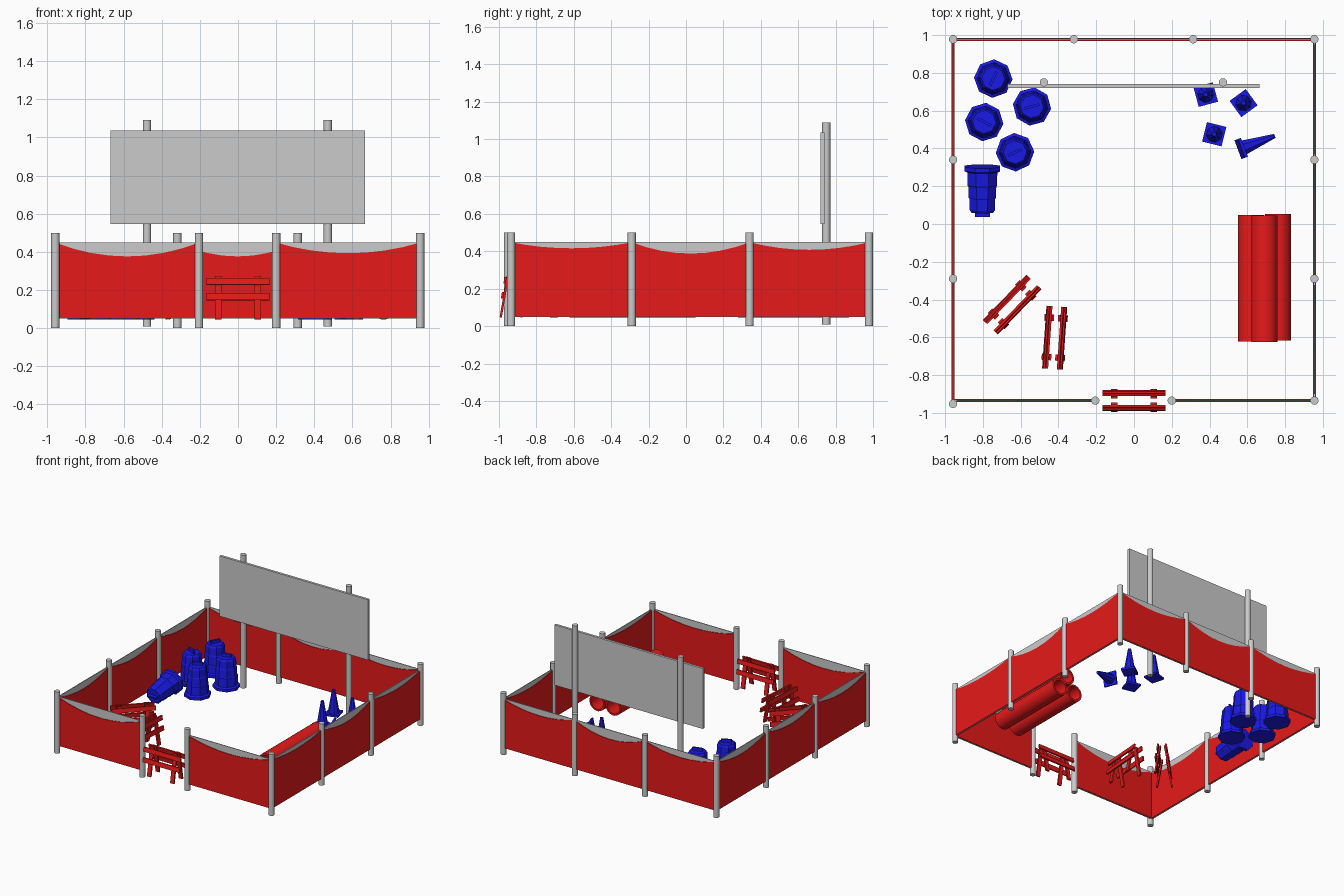
import bpy, bmesh, math
from mathutils import Matrix, Vector

if "Cube" in bpy.data.objects:
    bpy.data.objects.remove(bpy.data.objects["Cube"])

GROUND = 0.045  # level of the items inside; posts reach below it


def material(name, rgb):
    m = bpy.data.materials.new(name)
    m.diffuse_color = (*rgb, 1)
    m.use_nodes = True
    m.node_tree.nodes["Principled BSDF"].inputs["Base Color"].default_value = m.diffuse_color
    return m


RED = material("red", (0.8, 0.01, 0.01))
BLUE = material("blue", (0.01, 0.01, 0.8))


def finish(bm, name, mat=None, matrix=Matrix(), smooth=False):
    bmesh.ops.recalc_face_normals(bm, faces=bm.faces)
    me = bpy.data.meshes.new(name)
    bm.to_mesh(me)
    bm.free()
    ob = bpy.data.objects.new(name, me)
    bpy.context.collection.objects.link(ob)
    ob.matrix_world = matrix
    if mat:
        me.materials.append(mat)
    if smooth:
        bpy.ops.object.select_all(action='DESELECT')
        ob.select_set(True)
        bpy.context.view_layer.objects.active = ob
        bpy.ops.object.shade_smooth_by_angle(angle=math.radians(40))
    return ob


def box(bm, center, size, rot=Matrix()):
    m = Matrix.Translation(center) @ rot @ Matrix.Diagonal((*size, 1))
    bmesh.ops.create_cube(bm, size=1, matrix=m)


def lathe(bm, profile, n, closed=False):
    """Spin (radius, height) points round z; open profiles get end caps."""
    rings = []
    for r, z in profile:
        rings.append([bm.verts.new((r * math.cos(a), r * math.sin(a), z))
                      for a in [(i + 0.5) * math.tau / n for i in range(n)]])
    pairs = list(zip(rings, rings[1:]))
    if closed:
        pairs.append((rings[-1], rings[0]))
    else:
        bm.faces.new(rings[0])
        bm.faces.new(rings[-1])
    for a, b in pairs:
        for i in range(n):
            j = (i + 1) % n
            bm.faces.new((a[i], a[j], b[j], b[i]))


def place(x, y, z, degrees=0):
    return Matrix.Translation((x, y, z)) @ Matrix.Rotation(math.radians(degrees), 4, 'Z')


def lying(start, direction):
    return Matrix.Translation(start) @ Vector(direction).to_track_quat('Z', 'Y').to_matrix().to_4x4()


def post(name, x, y, z0, z1, r=0.022):
    bm = bmesh.new()
    lathe(bm, [(r, z0), (r, z1)], 16)
    finish(bm, name, matrix=place(x, y, 0), smooth=True)


def fence_panel(a, b, sag):
    """Grey backing sheet with a sagging red cloth on both faces."""
    a, b = Vector((*a, 0)), Vector((*b, 0))
    d = b - a
    length = d.length
    m = place(a.x, a.y, 0, math.degrees(math.atan2(d.y, d.x)))
    bm = bmesh.new()
    box(bm, (length / 2, 0, 0.25), (length, 0.006, 0.4))
    finish(bm, "fence_mesh", matrix=m)
    bm = bmesh.new()
    steps = 8
    pts = [(0, 0.052), (length, 0.052)]
    for i in range(steps, -1, -1):
        t = i / steps
        pts.append((t * length, 0.448 - sag * 4 * t * (1 - t)))
    face = bm.faces.new([bm.verts.new((x, -0.008, z)) for x, z in pts])
    ext = bmesh.ops.extrude_face_region(bm, geom=[face])
    bmesh.ops.translate(bm, vec=(0, 0.016, 0),
                        verts=[v for v in ext["geom"] if isinstance(v, bmesh.types.BMVert)])
    finish(bm, "fence_cloth", RED, m)


# Fence posts
for x, y in [(-0.958, 0.978), (-0.318, 0.978), (0.313, 0.978), (0.955, 0.978),
             (-0.958, 0.34), (-0.958, -0.29), (-0.958, -0.952),
             (0.955, 0.34), (0.955, -0.29), (0.955, -0.935),
             (-0.205, -0.935), (0.2, -0.935)]:
    post("fence_post", x, y, 0, 0.5)

# Fence panels, open at the middle of the front
for a, b, sag in [
        ((-0.958, -0.935), (-0.205, -0.935), 0.072), ((0.2, -0.935), (0.955, -0.935), 0.055),
        ((0.955, -0.935), (0.955, -0.29), 0.032), ((0.955, -0.29), (0.955, 0.34), 0.06),
        ((0.955, 0.34), (0.955, 0.978), 0.04), ((-0.958, -0.952), (-0.958, -0.29), 0.055),
        ((-0.958, -0.29), (-0.958, 0.34), 0.055), ((-0.958, 0.34), (-0.958, 0.978), 0.055),
        ((-0.958, 0.978), (-0.318, 0.978), 0.05), ((-0.318, 0.978), (0.313, 0.978), 0.072),
        ((0.313, 0.978), (0.955, 0.978), 0.05)]:
    fence_panel(a, b, sag)

# Sign board on two posts
for x in (-0.477, 0.471):
    post("sign_post", x, 0.75, 0.008, 1.09)
bm = bmesh.new()
box(bm, (-0.002, 0.73, 0.79), (1.335, 0.02, 0.49))
finish(bm, "sign_board")


# Traffic drums: stepped octagonal body with a grip on top
def drum(matrix):
    bm = bmesh.new()
    lathe(bm, [(0.102, 0), (0.102, 0.022), (0.086, 0.03), (0.084, 0.1), (0.08, 0.105),
               (0.078, 0.165), (0.074, 0.17), (0.072, 0.23), (0.062, 0.245)], 8)
    box(bm, (0, 0, 0.255), (0.08, 0.014, 0.03))
    finish(bm, "drum", BLUE, matrix)


for x, y, ang in [(-0.745, 0.77, 65), (-0.793, 0.54, -28), (-0.54, 0.622, 15), (-0.63, 0.38, 25)]:
    drum(place(x, y, GROUND, ang))
drum(lying((-0.803, 0.305, GROUND + 0.096), (0, -0.26, -0.03)))


# Traffic cones with square bases
def cone(matrix):
    bm = bmesh.new()
    box(bm, (0, 0, 0.008), (0.106, 0.106, 0.016))
    lathe(bm, [(0.043, 0.016), (0.012, 0.2)], 8)
    finish(bm, "cone", BLUE, matrix)


for x, y, ang in [(0.38, 0.685, 15), (0.58, 0.64, 36), (0.425, 0.475, -14)]:
    cone(place(x, y, GROUND, ang))
cone(lying((0.56, 0.397, GROUND + 0.055), (0.187, 0.07, -0.04)))

# Stack of three hollow pipes
for x, y, z in [(0.62, -0.622, 0.07), (0.762, -0.618, 0.07), (0.691, -0.625, 0.191)]:
    bm = bmesh.new()
    lathe(bm, [(0.07, 0), (0.07, 0.67), (0.055, 0.67), (0.055, 0)], 20, closed=True)
    finish(bm, "pipe", RED, lying((x, y, GROUND + z), (0, 1, 0)), smooth=True)


# Folding barricades: two leaning frames of legs and planks
def barricade(matrix):
    bm = bmesh.new()
    height, foot, top = 0.23, 0.056, 0.016
    tilt = math.atan2(foot - top, height)
    for side in (-1, 1):
        rot = Matrix.Rotation(-side * -tilt, 4, 'X')
        for x in (-0.104, 0.104):
            box(bm, (x, side * (foot + top) / 2, height / 2), (0.034, 0.012, height), rot)
        for z in (0.12, 0.2):
            y = foot + (top - foot) * z / height + 0.011
            box(bm, (0, side * y, z), (0.332, 0.012, 0.036), rot)
    finish(bm, "barricade", RED, matrix)


for x, y, ang in [(0, -0.935, 0), (-0.42, -0.602, 86), (-0.645, -0.427, 46)]:
    barricade(place(x, y, GROUND, ang))
